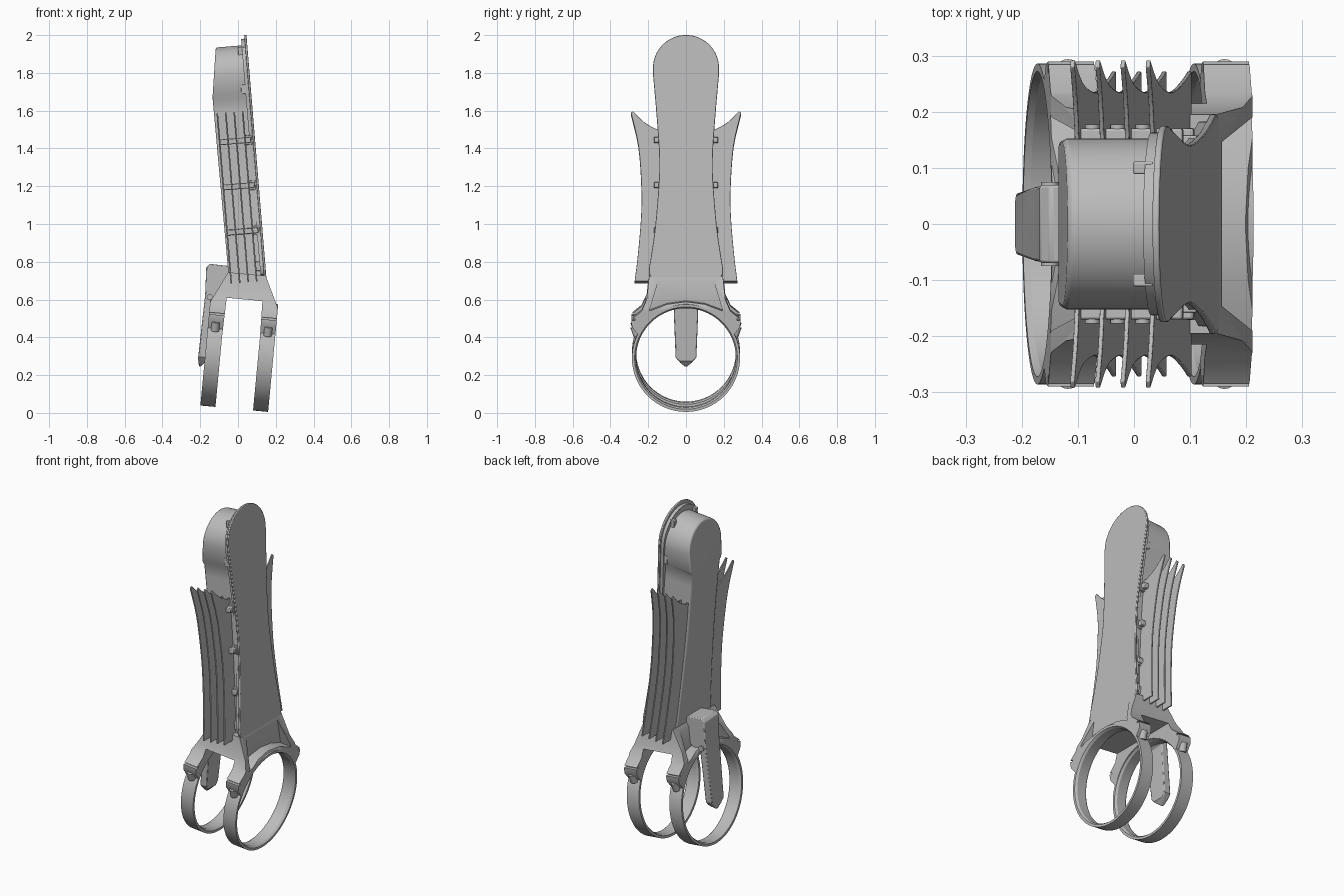
import bpy
import bmesh
from math import sin, cos, pi, radians
from mathutils import Matrix, Vector

if "Cube" in bpy.data.objects:
    bpy.data.objects.remove(bpy.data.objects["Cube"], do_unlink=True)

grey = bpy.data.materials.new("mid_grey")
grey.use_nodes = True
grey.diffuse_color = (0.5, 0.5, 0.5, 1)
grey.node_tree.nodes["Principled BSDF"].inputs["Base Color"].default_value = (0.5, 0.5, 0.5, 1)

# Housing leans to -x, clamp leans to +x
UPPER = Matrix.Translation((0.15, 0, 0.72)) @ Matrix.Rotation(radians(-4.7), 4, "Y")
LOWER = Matrix.Translation((0.007, 0, 0.307)) @ Matrix.Rotation(radians(5.4), 4, "Y")


def make(name, bm):
    bmesh.ops.recalc_face_normals(bm, faces=bm.faces)
    mesh = bpy.data.meshes.new(name)
    bm.to_mesh(mesh)
    bm.free()
    mesh.materials.append(grey)
    obj = bpy.data.objects.new(name, mesh)
    bpy.context.collection.objects.link(obj)
    return obj


def prism(name, points, low, high, axis="x"):
    """Extrude a (y, z) outline along x, or an (x, z) outline along y."""
    place = (lambda a, b: (low, a, b)) if axis == "x" else (lambda a, b: (a, low, b))
    bm = bmesh.new()
    face = bm.faces.new([bm.verts.new(place(a, b)) for a, b in points])
    grown = bmesh.ops.extrude_face_region(bm, geom=[face])
    step = Vector((high - low, 0, 0) if axis == "x" else (0, high - low, 0))
    bmesh.ops.translate(bm, verts=[v for v in grown["geom"] if isinstance(v, bmesh.types.BMVert)], vec=step)
    return make(name, bm)


def box(name, centre, size):
    bm = bmesh.new()
    bmesh.ops.create_cube(bm, size=1, matrix=Matrix.Translation(centre) @ Matrix.Diagonal((*size, 1)))
    return make(name, bm)


def rod(name, centre, radius, length, axis, sides=16):
    bm = bmesh.new()
    turn = Vector((0, 0, 1)).rotation_difference(Vector(axis)).to_matrix().to_4x4()
    bmesh.ops.create_cone(bm, cap_ends=True, segments=sides, radius1=radius, radius2=radius,
                          depth=length, matrix=Matrix.Translation(centre) @ turn)
    return make(name, bm)


def bake(obj):
    graph = bpy.context.evaluated_depsgraph_get()
    mesh = bpy.data.meshes.new_from_object(obj.evaluated_get(graph))
    obj.modifiers.clear()
    obj.data = mesh


def combine(obj, tool, operation):
    mod = obj.modifiers.new("combine", "BOOLEAN")
    mod.operation, mod.object, mod.solver = operation, tool, "EXACT"
    bake(obj)
    bpy.data.objects.remove(tool, do_unlink=True)


def finish(obj, frame, bevel=0.0, angle=35):
    if bevel:
        mod = obj.modifiers.new("bevel", "BEVEL")
        mod.width, mod.segments, mod.limit_method = bevel, 2, "ANGLE"
        mod.angle_limit = radians(40)
    obj.matrix_world = frame
    bpy.ops.object.select_all(action="DESELECT")
    obj.select_set(True)
    bpy.context.view_layer.objects.active = obj
    bpy.ops.object.shade_smooth_by_angle(angle=radians(angle))
    return obj


def mirrored(half):
    return half + [(-a, b) for a, b in reversed(half) if abs(a) > 1e-5]


def arc(centre, radius, start, end, steps):
    return [(radius * cos(radians(start + (end - start) * i / steps)),
             centre + radius * sin(radians(start + (end - start) * i / steps))) for i in range(steps + 1)]


def curve(points, steps=4):
    """Smooth a short list of points with a Catmull-Rom spline."""
    pts = [points[0]] + points + [points[-1]]
    out = []
    for p0, p1, p2, p3 in zip(pts, pts[1:], pts[2:], pts[3:]):
        for i in range(steps):
            t = i / steps
            out.append(tuple(0.5 * (2 * b + (c - a) * t + (2 * a - 5 * b + 4 * c - d) * t * t
                                    + (3 * b - a - 3 * c + d) * t ** 3)
                             for a, b, c, d in zip(p0, p1, p2, p3)))
    return out + [points[-1]]


# Housing with rounded head, sloped on its outer face
housing = prism("housing", mirrored(
    curve([(0.17, -0.06), (0.145, 0.25), (0.128, 0.6), (0.13, 0.95)]) + [(0.148, 0.98)]
    + arc(1.08, 0.152, 0, 90, 14)), -0.3, 0.1)
combine(housing, prism("housing_side", [(-0.018, -0.06), (-0.198, -0.06), (-0.206, 0.97),
                                        (-0.165, 1.25), (-0.018, 1.25)], -0.3, 0.3, "y"), "INTERSECT")
finish(housing, UPPER, 0.008)

# Cover plate and the smaller tray behind it
cover_half = [(0.165, -0.012), (0.185, -0.004), (0.196, 0.02)] + curve(
    [(0.195, 0.05), (0.165, 0.25), (0.144, 0.5), (0.142, 0.65), (0.155, 0.85), (0.175, 1.08)]) \
    + arc(1.11, 0.175, 4, 90, 16)
finish(prism("cover_plate", mirrored(cover_half), -0.012, 0), UPPER, 0.003)
tray_half = [(a * 0.93, 0.02 + b * 0.97) for a, b in cover_half]
finish(prism("cover_tray", mirrored(tray_half), -0.03, -0.012), UPPER)

# Cooling fins on both sides
fin_half = [(0.1, -0.02)] + curve([(0.272, -0.02), (0.255, 0.12), (0.238, 0.32), (0.236, 0.48),
                                   (0.252, 0.7), (0.292, 0.875)]) \
    + curve([(0.28, 0.885), (0.22, 0.825), (0.15, 0.785)]) + [(0.1, 0.785)]
for side, label in ((1, "left"), (-1, "right")):
    for i in range(4):
        u = -0.188 + 0.045 * i
        outline = [(side * a, b) for a, b in fin_half]
        finish(prism(f"fin_{label}_{i + 1}", outline, u - 0.004, u + 0.004), UPPER, 0.002)

    # Cross brackets with screws between the fins
    for j in range(3):
        w = 0.25 + 0.24 * j
        finish(box(f"bracket_{label}_{j + 1}", (-0.105, side * 0.145, w), (0.165, 0.05, 0.03)), UPPER, 0.004)
        for u in (-0.165, -0.12, -0.075):
            finish(rod(f"bracket_screw_{label}_{j + 1}", (u, side * 0.165, w), 0.013, 0.024, (0, 1, 0)), UPPER)

    # Latches under the cover edge
    for y, w in ((0.16, 0.06), (0.147, 0.25), (0.131, 0.49), (0.133, 0.73), (0.14, 1.0), (0.1, 1.2)):
        finish(box(f"cover_latch_{label}", (-0.034, side * y, w), (0.036, 0.022, 0.05)), UPPER, 0.003)

# Saddle: arms, lugs and the arch over the rings
saddle = prism("saddle", mirrored(
    [(0.195, 0.43), (0.208, 0.31), (0.235, 0.25), (0.29, 0.205), (0.286, 0.165), (0.25, 0.12)]
    + arc(0, 0.275, 25, 90, 16)), -0.3, 0.3)
combine(saddle, prism("saddle_side", mirrored(
    [(0.095, 0.295), (0.1, 0.1), (0.18, 0.1), (0.18, 0.265), (0.1, 0.43)]), -0.4, 0.4, "y"), "INTERSECT")
for side in (-1, 1):
    # Recess between the arms, and the clamp split in each lug
    recess = mirrored([(0.14, 0.425), (0.195, 0.25), (0.1, 0.285), (0, 0.298)])
    combine(saddle, prism("recess", recess, side * 0.112, side * 0.25), "DIFFERENCE")
    combine(saddle, box("split", (0, side * 0.33, 0.205), (0.5, 0.12, 0.01)), "DIFFERENCE")
finish(saddle, LOWER)

# Two clamp rings with chamfered bores and lug screws
section = [(-0.04, 0.286), (0.04, 0.286), (0.04, 0.272), (0.028, 0.264), (-0.028, 0.264), (-0.04, 0.272)]
for u, label in ((0.14, "left"), (-0.14, "right")):
    bm = bmesh.new()
    count = 72
    loops = [[bm.verts.new((u + x, r * cos(2 * pi * i / count), r * sin(2 * pi * i / count)))
              for x, r in section] for i in range(count)]
    for i in range(count):
        a, b = loops[i], loops[(i + 1) % count]
        for k in range(len(section)):
            n = (k + 1) % len(section)
            bm.faces.new((a[k], a[n], b[n], b[k]))
    finish(make(f"clamp_ring_{label}", bm), LOWER, angle=25)
    for side in (-1, 1):
        finish(rod(f"clamp_screw_{label}", (u, side * 0.265, 0.14), 0.022, 0.05,
                   (0, side * 0.35, 1)), LOWER)

# Release lever with its mount
lever = prism("lever", mirrored([(0.07, 0.48), (0.066, 0.25), (0.055, -0.03), (0.03, -0.06), (0.006, -0.08)]),
              -0.3, 0)
combine(lever, prism("lever_side", [(-0.08, 0.463), (-0.2, 0.465), (-0.218, 0.445), (-0.21, 0.3), (-0.216, -0.04),
                                    (-0.205, -0.09), (-0.172, -0.05), (-0.172, 0.25), (-0.08, 0.33)],
                     -0.2, 0.2, "y"), "INTERSECT")
finish(lever, LOWER, 0.007)
finish(rod("lever_pivot", (-0.185, 0, 0.29), 0.016, 0.15, (0, 1, 0)), LOWER)
